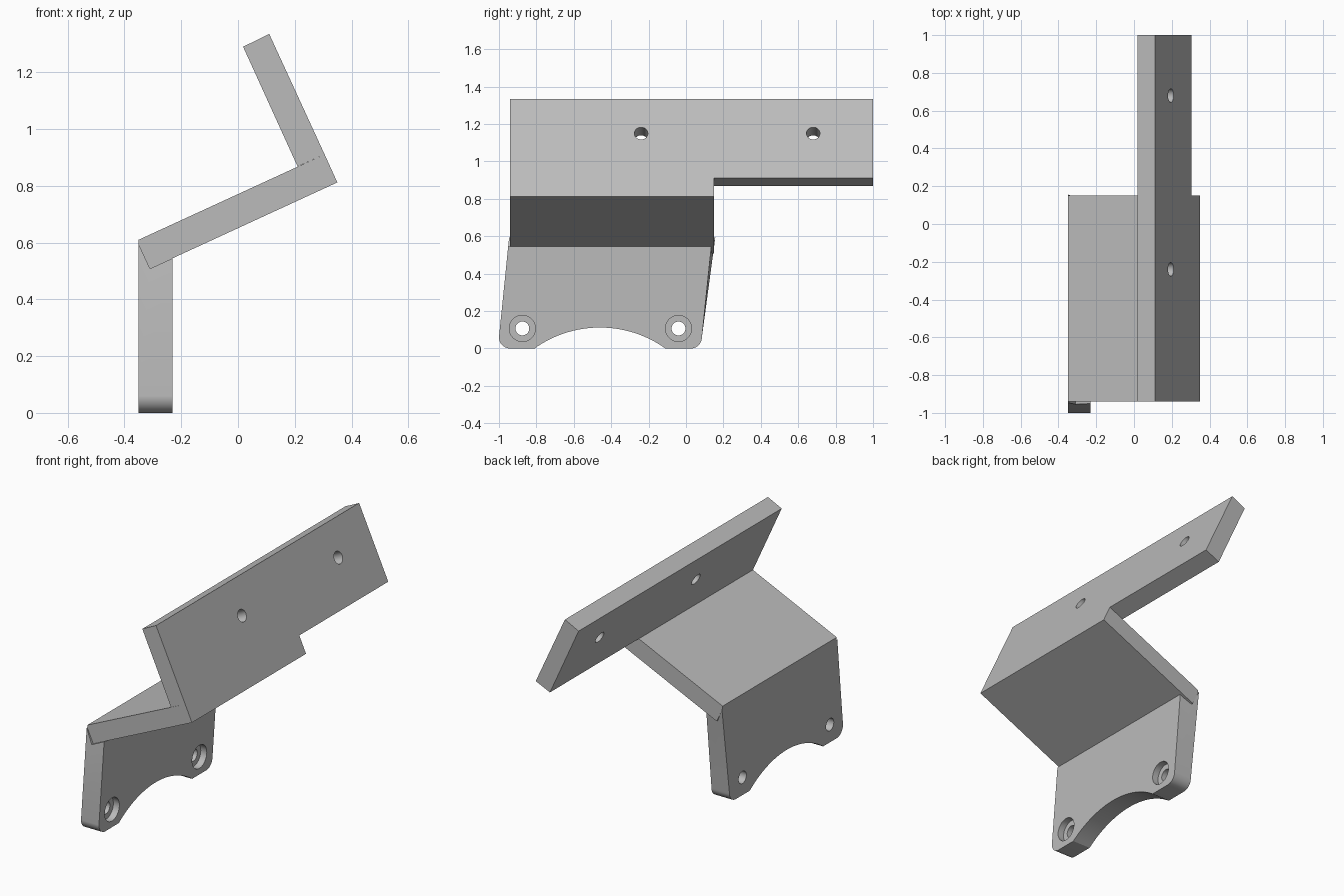
import bpy
import bmesh
from math import radians, sin, cos, asin, pi
from mathutils import Vector

if "Cube" in bpy.data.objects:
    bpy.data.objects.remove(bpy.data.objects["Cube"])

grey = bpy.data.materials.new("plain grey")
grey.use_nodes = True
colour = (0.5, 0.5, 0.5, 1)
grey.diffuse_color = colour
grey.node_tree.nodes["Principled BSDF"].inputs["Base Color"].default_value = colour


def prism(name, profile, axis, start, end):
    """Extrude a 2D profile, (x, z) along y or (y, z) along x."""
    bm = bmesh.new()
    place = (lambda p: (p[0], start, p[1])) if axis == "y" else (lambda p: (start, p[0], p[1]))
    face = bm.faces.new([bm.verts.new(place(p)) for p in profile])
    grown = bmesh.ops.extrude_face_region(bm, geom=[face])["geom"]
    step = Vector((0, end - start, 0) if axis == "y" else (end - start, 0, 0))
    bmesh.ops.translate(bm, vec=step, verts=[g for g in grown if isinstance(g, bmesh.types.BMVert)])
    bmesh.ops.recalc_face_normals(bm, faces=bm.faces)
    mesh = bpy.data.meshes.new(name)
    bm.to_mesh(mesh)
    bm.free()
    mesh.materials.append(grey)
    obj = bpy.data.objects.new(name, mesh)
    bpy.context.collection.objects.link(obj)
    return obj


def drill(centre, normal, radius, depth):
    """Cylinder cutter centred on a point."""
    bpy.ops.mesh.primitive_cylinder_add(vertices=40, radius=radius, depth=depth, location=centre)
    cutter = bpy.context.object
    cutter.rotation_euler = normal.to_track_quat("Z", "Y").to_euler()
    cutter.data.materials.append(grey)
    return cutter


def cut(obj, cutter):
    cutter.hide_render = True
    mod = obj.modifiers.new("cut", "BOOLEAN")
    mod.operation, mod.solver, mod.object = "DIFFERENCE", "EXACT", cutter
    bpy.context.view_layer.objects.active = obj
    bpy.ops.object.modifier_apply(modifier=mod.name)
    bpy.data.objects.remove(cutter)


def arc(cy, cz, r, a0, a1, n):
    return [(cy + r * cos(a0 + (a1 - a0) * i / n), cz + r * sin(a0 + (a1 - a0) * i / n))
            for i in range(n + 1)]


# Directions of the tilted sheets
tilt = radians(24.8)
along = Vector((cos(tilt), 0, sin(tilt)))
up = Vector((-sin(tilt), 0, cos(tilt)))
front, step_y = -0.94, 0.15

# Sloping sheet
sheet = prism("sloping_sheet",
              [(-0.31, 0.508), (0.35, 0.812), (0.305, 0.911), (-0.35, 0.61), (-0.35, 0.594)],
              "y", front, step_y)

# Upper mounting plate with two holes
upper = prism("upper_plate", [(0.21, 0.868), (0.305, 0.911), (0.11, 1.335), (0.018, 1.29)],
              "y", front, 1)
for y in (-0.24, 0.68):
    cut(upper, drill(Vector((0.195, y, 1.15)), along, 0.036, 0.5))

# Upright foot plate with rounded corners and an arched underside
r, half, rise = 0.06, 0.35, 0.112
big = (half ** 2 + rise ** 2) / (2 * rise)
sweep = asin(half / big)
outline = [(-0.935, 0.7)]
outline += arc(-1 + r, r, r, pi, 1.5 * pi, 10)
outline += arc(-0.46, rise - big, big, pi / 2 + sweep, pi / 2 - sweep, 32)
outline += arc(0.085 - r, r, r, -pi / 2, 0, 10)
outline.append((0.151, 0.7))
foot = prism("foot_plate", outline, "x", -0.35, -0.23)
for v in foot.data.vertices:
    if v.co.z > 0.65 and v.co.y > 0 and v.co.x < -0.3:
        v.co.y += 0.02

# Trim the foot plate against the sheet
a = Vector((-0.31, 0, 0.508))
trim = [a, a + along * 0.5, a + along * 0.5 + up * 0.4, a + up * 0.4]
cut(foot, prism("trim_cutter", [(p.x, p.z) for p in trim], "y", -1.5, 1.5))

# Counterbored bolt holes
for y in (-0.875, -0.04):
    for radius, depth in ((0.07, 0.08), (0.037, 0.6)):
        cut(foot, drill(Vector((-0.23, y, 0.107)), Vector((1, 0, 0)), radius, depth))

# Smooth the round walls, keep the edges crisp
bpy.ops.object.select_all(action="DESELECT")
for obj in (sheet, upper, foot):
    obj.select_set(True)
bpy.context.view_layer.objects.active = foot
bpy.ops.object.shade_smooth_by_angle(angle=radians(25))
